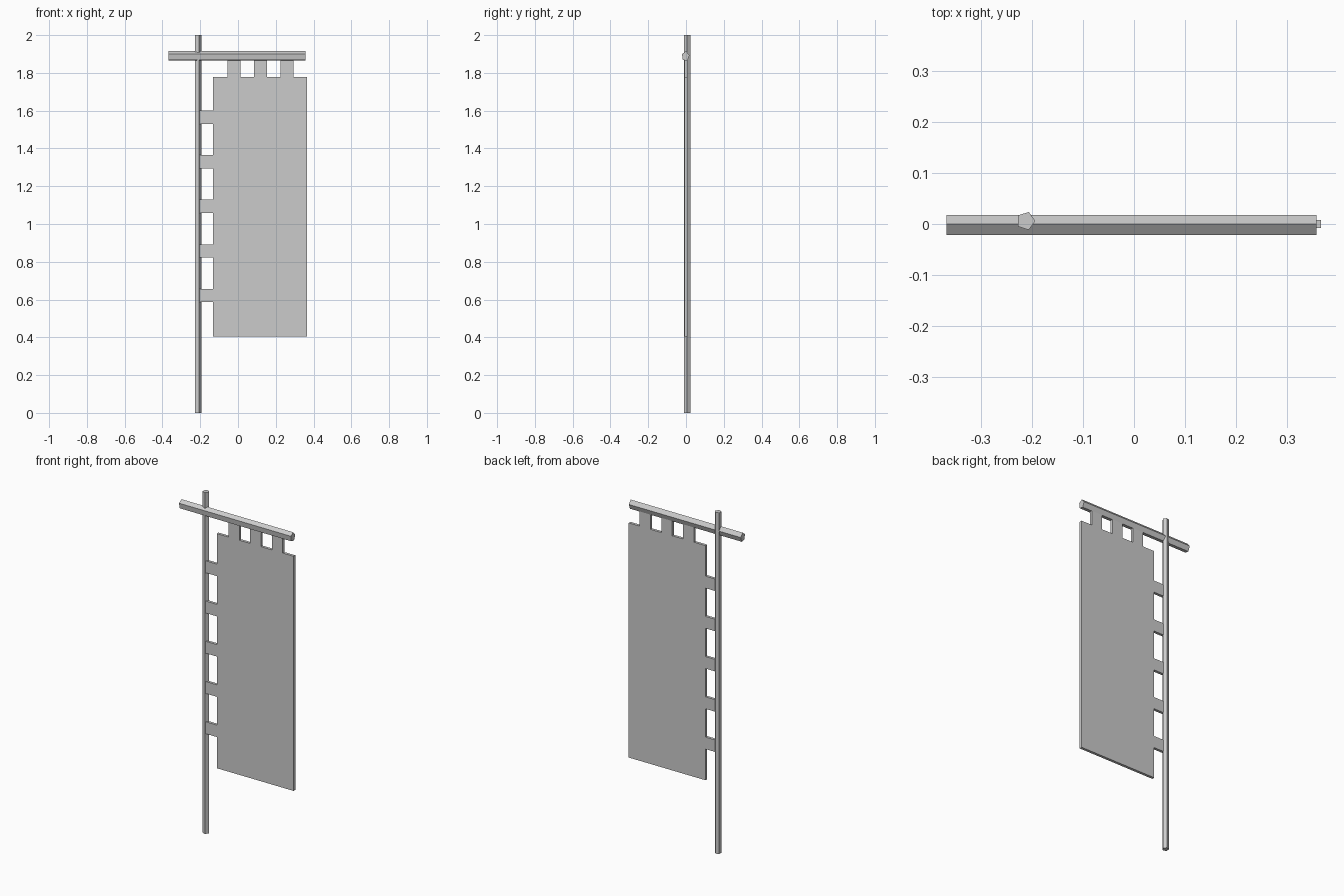
import bpy, bmesh
from math import cos, sin, radians
from mathutils import Vector

if "Cube" in bpy.data.objects:
    bpy.data.objects.remove(bpy.data.objects["Cube"])


def extrude_profile(name, points, sweep):
    """Solid made by sweeping a closed planar outline along a vector."""
    bm = bmesh.new()
    face = bm.faces.new([bm.verts.new(p) for p in points])
    res = bmesh.ops.extrude_face_region(bm, geom=[face], use_keep_orig=True)
    moved = [g for g in res["geom"] if isinstance(g, bmesh.types.BMVert)]
    bmesh.ops.translate(bm, verts=moved, vec=Vector(sweep))
    bmesh.ops.recalc_face_normals(bm, faces=bm.faces)
    mesh = bpy.data.meshes.new(name)
    bm.to_mesh(mesh)
    bm.free()
    obj = bpy.data.objects.new(name, mesh)
    bpy.context.collection.objects.link(obj)
    return obj


def pentagon(cu, cv, ru, rv, turn):
    angles = [radians(turn + 72 * i) for i in range(5)]
    return [(cu + ru * cos(a), cv + rv * sin(a)) for a in angles]


# Upright five-sided pole
extrude_profile("pole",
                [(x, y, 0) for x, y in pentagon(-0.212, 0.006, 0.0185, 0.0185, 0)],
                (0, 0, 2))

# Five-sided crossbar
extrude_profile("crossbar",
                [(-0.367, y, z) for y, z in pentagon(-0.0025, 1.888, 0.021, 0.027, 83)],
                (0.725, 0, 0))

# Banner outline with hanging tabs on the top and pole sides
left, right, bottom, top = -0.132, 0.366, 0.404, 1.779
tab, half = 0.07, 0.008
outline = [(right, bottom), (right, top)]
for i in range(3):                       # top tabs, right to left
    x = 0.225 - 0.1405 * i
    outline += [(x + tab, top), (x + tab, 1.875), (x, 1.875), (x, top)]
outline.append((left, top))
for i in range(5):                       # side tabs, top to bottom
    z = 1.53 - 0.2358 * i
    outline += [(left, z + tab), (-0.205, z + tab), (-0.205, z), (left, z)]
outline.append((left, bottom))
extrude_profile("banner", [(x, -half, z) for x, z in outline], (0, 2 * half, 0))
